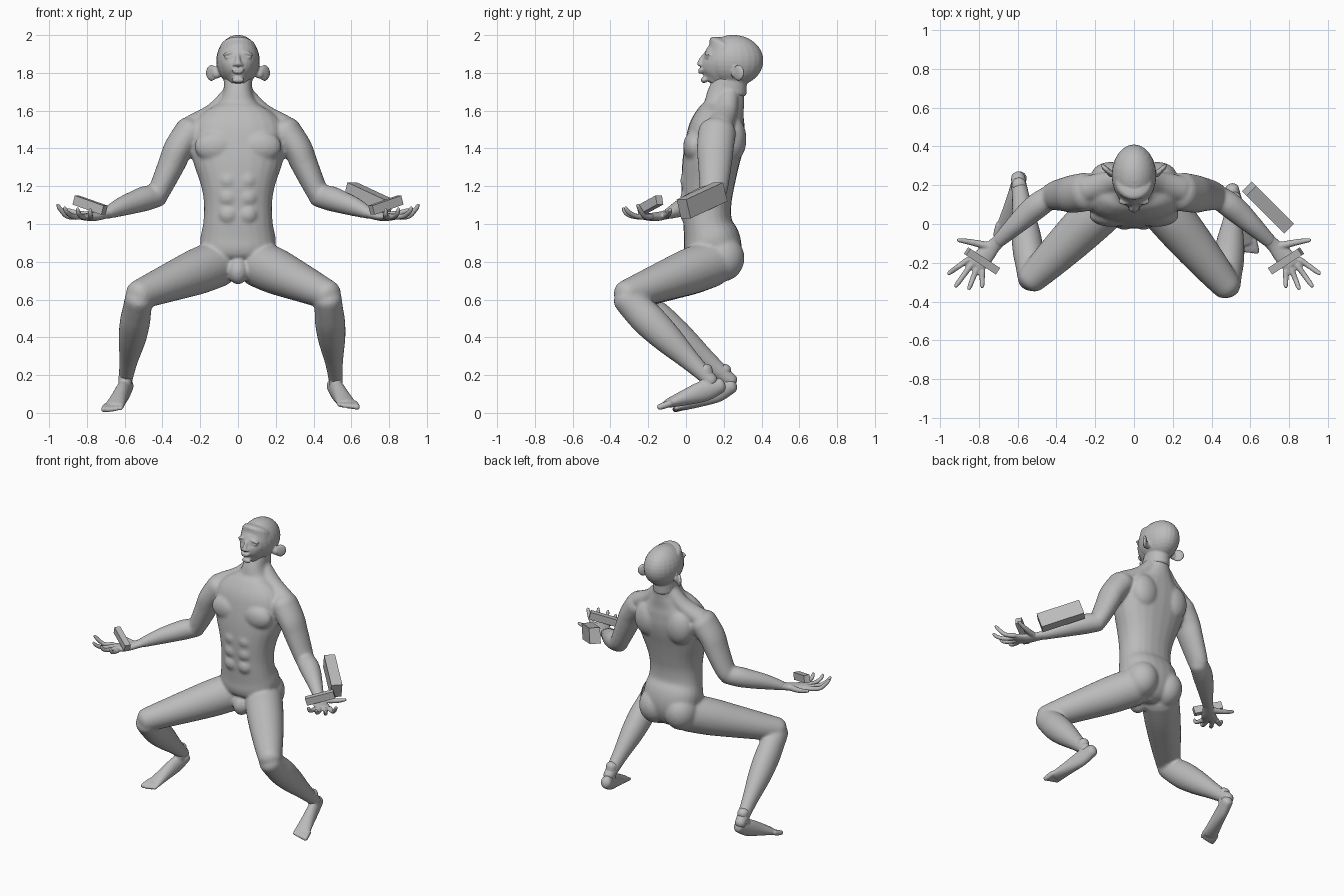
import bpy, bmesh, math
from mathutils import Vector, Matrix

old = bpy.data.objects.get("Cube")
if old:
    bpy.data.objects.remove(old, do_unlink=True)

X, Y, Z = Vector((1, 0, 0)), Vector((0, 1, 0)), Vector((0, 0, 1))

grey = bpy.data.materials.new("clay grey")
grey.use_nodes = True
grey.diffuse_color = (0.5, 0.5, 0.5, 1)
grey.node_tree.nodes["Principled BSDF"].inputs["Base Color"].default_value = (0.5, 0.5, 0.5, 1)


def finish(bm, name, voxel=0, smooth=0):
    """Turn a bmesh into an object; overlapping solids are fused by a voxel remesh."""
    bmesh.ops.recalc_face_normals(bm, faces=bm.faces)
    mesh = bpy.data.meshes.new(name)
    bm.to_mesh(mesh)
    bm.free()
    mesh.materials.append(grey)
    ob = bpy.data.objects.new(name, mesh)
    bpy.context.collection.objects.link(ob)
    if voxel:
        mesh.shade_smooth()
        fuse = ob.modifiers.new("fuse", "REMESH")
        fuse.mode = "VOXEL"
        fuse.voxel_size = voxel
        fuse.use_smooth_shade = True
        soften = ob.modifiers.new("soften", "SMOOTH")
        soften.factor = 0.5
        soften.iterations = smooth
    return ob


def spline(rows, steps=4):
    """Catmull-Rom interpolation of equally long number rows."""
    p = [rows[0]] + list(rows) + [rows[-1]]
    out = []
    for i in range(1, len(p) - 2):
        for k in range(steps):
            t = k / steps
            out.append([0.5 * (2 * b + (c - a) * t + (2 * a - 5 * b + 4 * c - d) * t ** 2
                               + (3 * b - a - 3 * c + d) * t ** 3)
                        for a, b, c, d in zip(*p[i - 1:i + 3])])
    return out + [list(rows[-1])]


def loft(bm, rows, ref, power=2, dome=0.8, sides=24):
    """Closed tube through rows (x, y, z, radius along ref, radius across)."""
    rows = spline(rows)
    pts = [Vector(r[:3]) for r in rows]
    frames = []
    for i, r in enumerate(rows):
        t = (pts[min(i + 1, len(pts) - 1)] - pts[max(i - 1, 0)]).normalized()
        frames.append((pts[i], t, r[3], r[4]))

    def caps(frame, sign):
        c, t, a, b = frame
        h = min(a, b) * dome * sign
        return [(c + t * h * math.sin(q), t, a * math.cos(q), b * math.cos(q))
                for q in (0.4, 0.8, 1.2, 1.5)]
    frames = caps(frames[0], -1)[::-1] + frames + caps(frames[-1], 1)
    rings = []
    for c, t, a, b in frames:
        u = (ref - t * ref.dot(t)).normalized()
        v = t.cross(u)
        ring = []
        for k in range(sides):
            q = math.tau * k / sides
            cs, sn = (math.copysign(abs(f) ** (2 / power), f) for f in (math.cos(q), math.sin(q)))
            ring.append(bm.verts.new(c + u * a * cs + v * b * sn))
        rings.append(ring)
    for r0, r1 in zip(rings, rings[1:]):
        for k in range(sides):
            j = (k + 1) % sides
            bm.faces.new((r0[k], r0[j], r1[j], r1[k]))
    bm.faces.new(rings[0][::-1])
    bm.faces.new(rings[-1])


def blob(bm, centre, radii, turn=0, axis="Z"):
    m = (Matrix.Translation(centre) @ Matrix.Rotation(turn, 4, axis)
         @ Matrix.Diagonal((*radii, 1)))
    bmesh.ops.create_uvsphere(bm, u_segments=24, v_segments=16, radius=1, matrix=m)


def block(name, centre, along, size):
    a = Vector(along).normalized()
    b = Z.cross(a).normalized()
    m = Matrix((a, b, a.cross(b))).transposed().to_4x4()
    bm = bmesh.new()
    bmesh.ops.create_cube(bm, size=1, matrix=Matrix.Translation(centre) @ m @ Matrix.Diagonal((*size, 1)))
    finish(bm, name)


# Torso: y, z, half width, half depth
body = bmesh.new()
torso = [(.12, .75, .08, .09), (.14, .79, .15, .13), (.145, .85, .19, .15), (.135, .92, .2, .15),
         (.115, 1.0, .185, .13), (.11, 1.1, .18, .13), (.115, 1.2, .195, .14),
         (.13, 1.32, .235, .15), (.15, 1.42, .255, .155), (.165, 1.5, .25, .15),
         (.185, 1.57, .2, .13), (.2, 1.62, .125, .108), (.21, 1.68, .08, .1), (.235, 1.77, .075, .085)]
loft(body, [(0, *r) for r in torso], X, power=2.3, dome=0.4)
blob(body, (0, .045, .75), (.055, .065, .07))
for s in (1, -1):
    blob(body, (s * .115, .045, 1.41), (.115, .06, .085))          # chest muscle
    blob(body, (s * .1, .19, .82), (.11, .12, .125))               # buttock
    blob(body, (s * .12, .25, 1.45), (.1, .07, .12))               # shoulder blade
    for z in (1.05, 1.14, 1.23):
        blob(body, (s * .05, .005, z), (.052, .035, .05))          # stomach muscle
    loft(body, [(s * .04, .23, 1.68, .05, .05), (s * .13, .21, 1.59, .06, .05),
                (s * .24, .18, 1.52, .07, .06)], Y)                # neck to shoulder
    loft(body, [(s * .25, .165, 1.49, .1, .085), (s * .315, .155, 1.4, .098, .078),
                (s * .35, .153, 1.32, .09, .072), (s * .4, .148, 1.21, .078, .062),
                (s * .425, .142, 1.16, .07, .058)], Y)             # upper arm
    loft(body, [(s * .425, .145, 1.15, .06, .06), (s * .49, .1, 1.135, .066, .066),
                (s * .55, .05, 1.115, .06, .062), (s * .62, -.015, 1.09, .05, .05),
                (s * .7, -.09, 1.055, .03, .036)], Z)              # forearm

# Legs and feet: the two sides differ slightly in pose
feet = bmesh.new()
stances = [(1, (.475, -.315, .625), (.515, .1, .2), (.505, .18, .145), (.575, -.095, .05)),
           (-1, (-.525, -.28, .625), (-.592, .2, .2), (-.588, .24, .145), (-.655, -.015, .036))]
for s, knee, ankle, heel, ball in stances:
    hip, knee, ankle, heel, ball = (Vector(p) for p in ((s * .11, .13, .79), knee, ankle, heel, ball))

    def along(p, q, table):
        return [(*p.lerp(q, t), a, b) for t, a, b in table]
    loft(body, along(hip, knee, [(0, .125, .125), (.25, .122, .12), (.5, .108, .11),
                                 (.8, .09, .092), (1, .078, .076)]), Z)                 # thigh
    loft(body, along(knee - Z * .02, ankle, [(0, .074, .076), (.15, .076, .086), (.3, .08, .09),
                                             (.52, .073, .08), (.8, .05, .056), (1, .04, .043),
                                             (1.08, .038, .04)]), X)                    # shin
    loft(feet, along(heel, ball, [(0, .042, .036), (.3, .056, .038), (.65, .043, .044),
                                  (1, .024, .054)]), Z)                                 # foot
    loft(feet, along(ankle + Z * .03, heel.lerp(ball, .2), [(0, .038, .04), (1, .034, .036)]), X)
    ahead = (ball - heel).normalized()
    side = ahead.cross(Z).normalized() * -s
    for i in range(5):
        r = .018 - .0015 * i
        root = ball - side * (.042 - .021 * i) * -1
        tip = root + ahead * (.062 - .007 * i)
        tip.z = max(r, tip.z)
        loft(feet, [(*root, r, r), (*root.lerp(tip, .6), r, r), (*tip, r * .85, r * .9)], Z, sides=12)

finish(body, "body", .009, 9)
finish(feet, "feet", .006, 3)

# Hands, palms up with spread fingers
hands = bmesh.new()
fingers = [((.857, -.185), (.955, -.255), 1.1), ((.84, -.212), (.918, -.32), 1.085),
           ((.812, -.235), (.85, -.332), 1.08), ((.782, -.245), (.782, -.322), 1.075)]
for s in (1, -1):
    loft(hands, [(s * .68, -.07, 1.063, .03, .036), (s * .72, -.11, 1.048, .024, .036),
                 (s * .77, -.165, 1.038, .023, .048), (s * .815, -.207, 1.038, .018, .053)], Z)
    for (x0, y0), (x1, y1), z in fingers:
        loft(hands, [(s * x0, y0, 1.038, .016, .017), (s * (x0 * .5 + x1 * .5), y0 * .5 + y1 * .5, 1.042, .014, .014),
                     (s * (x0 * .15 + x1 * .85), y0 * .15 + y1 * .85, z - .022, .013, .013),
                     (s * x1, y1, z, .01, .01)], Y, sides=12)
    loft(hands, [(s * .745, -.115, 1.045, .022, .022), (s * .81, -.1, 1.05, .018, .018),
                 (s * .86, -.09, 1.06, .015, .015), (s * .905, -.083, 1.075, .011, .011)], Z, sides=12)
finish(hands, "hands", .006, 2)

# Head
head = bmesh.new()
blob(head, (0, .25, 1.865), (.115, .16, .136))
loft(head, [(0, .155, 1.75, .042, .072), (0, .17, 1.78, .068, .092), (0, .185, 1.83, .092, .105),
            (0, .2, 1.88, .103, .092), (0, .225, 1.93, .098, .112)], X, dome=0.4)
loft(head, [(0, .235, 1.69, .076, .085), (0, .24, 1.8, .075, .085)], X, dome=0.3)
loft(head, [(0, .105, 1.9, .011, .012), (0, .085, 1.87, .013, .016), (0, .072, 1.846, .02, .014)], X)
for z, w in ((1.817, .034), (1.803, .029)):
    blob(head, (0, .079, z), (w, .015, .0075))                     # lips
blob(head, (0, .096, 1.762), (.034, .018, .016))                   # chin
for s in (1, -1):
    blob(head, (s * .017, .082, 1.843), (.011, .014, .009))        # nostril
    blob(head, (s * .047, .118, 1.882), (.026, .015, .009))        # eye
    blob(head, (s * .047, .115, 1.905), (.036, .016, .008), s * .25, "Y")   # brow
    blob(head, (s * .14, .278, 1.8), (.04, .014, .043), s * math.pi / 4)   # ear
    blob(head, (s * .112, .26, 1.795), (.025, .02, .025))          # ear root
finish(head, "head", .006, 3)

# Blocks on the left forearm and in both palms
block("left_forearm_block", (.69, .085, 1.125), (.215, -.215, -.1), (.29, .072, .105))
for s, label in ((1, "left"), (-1, "right")):
    block(label + "_palm_block", (s * .783, -.19, 1.1), (s * .17, .11, .06), (.19, .04, .05))
